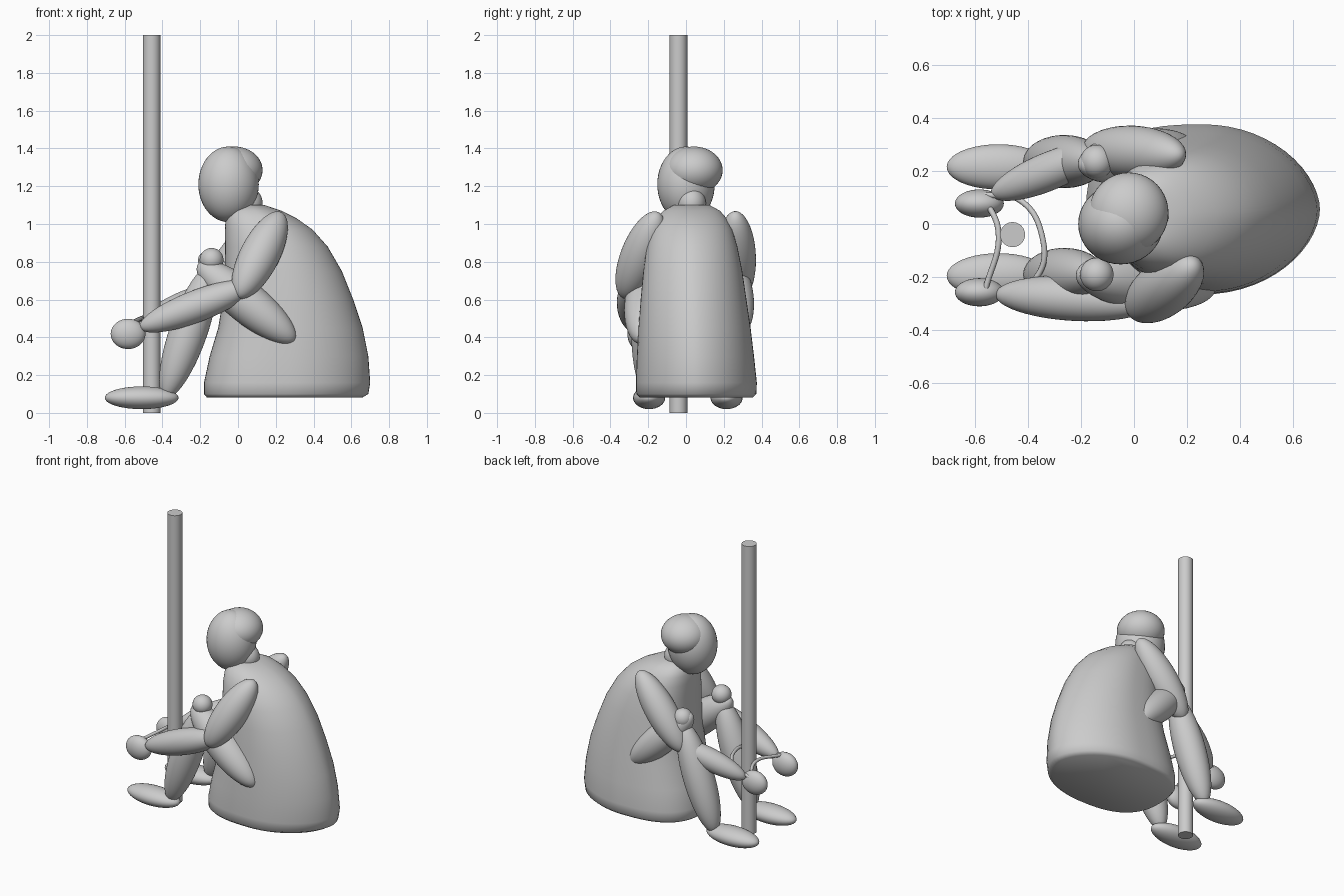
import bpy, bmesh, math
from mathutils import Vector

if "Cube" in bpy.data.objects:
    bpy.data.objects.remove(bpy.data.objects["Cube"])


def finish(name, bm, angle=50):
    bmesh.ops.recalc_face_normals(bm, faces=bm.faces)
    me = bpy.data.meshes.new(name)
    bm.to_mesh(me)
    bm.free()
    ob = bpy.data.objects.new(name, me)
    bpy.context.collection.objects.link(ob)
    bpy.ops.object.select_all(action='DESELECT')
    ob.select_set(True)
    bpy.context.view_layer.objects.active = ob
    bpy.ops.object.shade_smooth_by_angle(angle=math.radians(angle))
    return ob


def ellipsoid(name, centre, radii):
    bm = bmesh.new()
    bmesh.ops.create_uvsphere(bm, u_segments=40, v_segments=24, radius=1)
    for v in bm.verts:
        v.co = Vector(a * r for a, r in zip(v.co, radii))
    ob = finish(name, bm, 180)
    ob.location = centre
    return ob


def limb(name, a, b, radius):
    """Spindle-shaped limb whose tips are at a and b."""
    a, b = Vector(a), Vector(b)
    ob = ellipsoid(name, (a + b) / 2, (radius, radius, (b - a).length / 2))
    ob.rotation_euler = (b - a).to_track_quat('Z', 'Y').to_euler()
    return ob


def cord(name, points, radius):
    cu = bpy.data.curves.new(name, 'CURVE')
    cu.dimensions = '3D'
    cu.bevel_depth = radius
    cu.bevel_resolution = 3
    cu.use_fill_caps = True
    sp = cu.splines.new('BEZIER')
    sp.bezier_points.add(len(points) - 1)
    for p, co in zip(sp.bezier_points, points):
        p.co = co
        p.handle_left_type = p.handle_right_type = 'AUTO'
    ob = bpy.data.objects.new(name, cu)
    bpy.context.collection.objects.link(ob)


# Upright pole
bm = bmesh.new()
bmesh.ops.create_cone(bm, cap_ends=True, segments=40, radius1=0.047, radius2=0.047, depth=2)
finish("pole", bm).location = (-0.457, -0.04, 1)

# Cloaked torso: sections as z, front x, back x, half width, centre y
sections = [
    (0.082, -0.165, 0.66, 0.30, 0.055), (0.10, -0.18, 0.69, 0.318, 0.055),
    (0.16, -0.18, 0.70, 0.32, 0.055), (0.30, -0.15, 0.69, 0.31, 0.05),
    (0.45, -0.105, 0.66, 0.297, 0.045), (0.60, -0.08, 0.61, 0.28, 0.04),
    (0.75, -0.07, 0.55, 0.262, 0.036), (0.88, -0.07, 0.475, 0.24, 0.032),
    (0.97, -0.07, 0.395, 0.215, 0.03), (1.03, -0.065, 0.31, 0.185, 0.03),
    (1.07, -0.05, 0.23, 0.15, 0.03), (1.10, -0.01, 0.14, 0.095, 0.03),
]
N = 56
bm = bmesh.new()
rings = []
for z, x0, x1, w, yc in sections:
    ring = []
    for i in range(N):
        t = 2 * math.pi * i / N
        c, s = math.cos(t), math.sin(t)
        e = 1.0 if c > 0 else 0.72      # rounder back, boxier front
        x = (x0 + x1) / 2 + (x1 - x0) / 2 * math.copysign(abs(c) ** e, c)
        y = yc + w * math.copysign(abs(s) ** (1.12 if c > 0 else 0.8), s)
        ring.append(bm.verts.new((x, y, z)))
    rings.append(ring)
for r0, r1 in zip(rings, rings[1:]):
    for i in range(N):
        j = (i + 1) % N
        bm.faces.new((r0[i], r0[j], r1[j], r1[i]))
bm.faces.new(rings[0])
bm.faces.new(rings[-1])
finish("torso", bm, 60)

# Head, hair and neck
ellipsoid("head", (-0.05, 0.0, 1.21), (0.16, 0.152, 0.2))
ellipsoid("hair", (-0.02, 0.042, 1.285), (0.15, 0.152, 0.125))
ellipsoid("neck", (0.05, 0.03, 1.11), (0.08, 0.075, 0.085))

# Arms
limb("near_upper_arm", (0.23, -0.15, 1.06), (0.0, -0.33, 0.61), 0.105)
limb("near_forearm", (0.08, -0.295, 0.68), (-0.52, -0.265, 0.45), 0.085)
limb("far_upper_arm", (0.18, 0.26, 1.06), (-0.18, 0.28, 0.6), 0.1)
limb("far_forearm", (-0.11, 0.285, 0.66), (-0.535, 0.11, 0.45), 0.072)

# Legs and knees
limb("near_thigh", (0.30, -0.24, 0.38), (-0.21, -0.19, 0.79), 0.11)
limb("far_thigh", (0.22, 0.29, 0.43), (-0.2, 0.22, 0.84), 0.1)
for name, y in (("near", -0.19), ("far", 0.235)):
    limb(name + "_shin", (-0.385, y, 0.08), (-0.14, y, 0.78), 0.1)
    ellipsoid(name + "_knee", (-0.14, y, 0.81), (0.063, 0.063, 0.063))

# Feet and hands
for name, foot_y, hand_y in (("near", -0.195, -0.257), ("far", 0.215, 0.077)):
    ellipsoid(name + "_foot", (-0.51, foot_y, 0.08), (0.195, 0.085, 0.06))
    ellipsoid(name + "_hand", (-0.582, hand_y, 0.418), (0.092, 0.053, 0.08))

# Cord looped around the pole between the hands
cord("cord_outer", [(-0.57, 0.11, 0.46), (-0.51, -0.03, 0.5), (-0.56, -0.25, 0.48)], 0.011)
cord("cord_inner", [(-0.57, 0.11, 0.46), (-0.43, 0.09, 0.5), (-0.345, -0.05, 0.53),
                    (-0.36, -0.19, 0.51), (-0.5, -0.27, 0.46)], 0.011)
